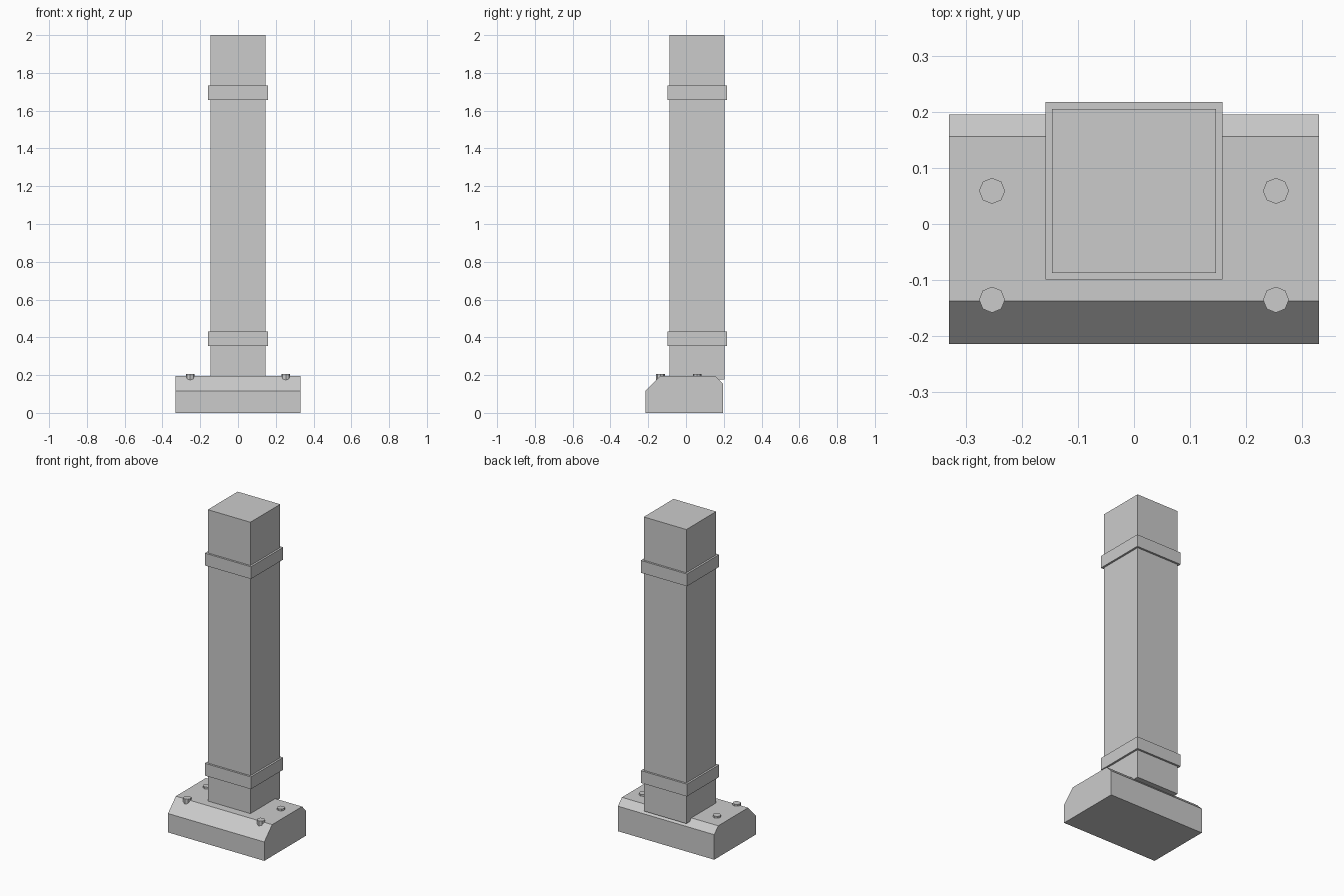
import bpy
import bmesh

if "Cube" in bpy.data.objects:
    bpy.data.objects.remove(bpy.data.objects["Cube"])

grey = bpy.data.materials.new("light_grey")
grey.diffuse_color = (0.6, 0.6, 0.6, 1)
grey.use_nodes = True
grey.node_tree.nodes["Principled BSDF"].inputs["Base Color"].default_value = grey.diffuse_color


def finish(name, bm):
    bmesh.ops.recalc_face_normals(bm, faces=bm.faces)
    mesh = bpy.data.meshes.new(name)
    bm.to_mesh(mesh)
    bm.free()
    mesh.materials.append(grey)
    obj = bpy.data.objects.new(name, mesh)
    bpy.context.collection.objects.link(obj)
    return obj


def square_block(name, half, y_mid, z0, z1):
    bm = bmesh.new()
    bmesh.ops.create_cube(bm, size=1)
    bmesh.ops.scale(bm, vec=(2 * half, 2 * half, z1 - z0), verts=bm.verts)
    bmesh.ops.translate(bm, vec=(0, y_mid, (z0 + z1) / 2), verts=bm.verts)
    return finish(name, bm)


# Base plinth: side profile with a large front and small back chamfer
profile = [(-0.214, 0), (0.195, 0), (0.195, 0.155), (0.156, 0.195),
           (-0.137, 0.195), (-0.214, 0.117)]
bm = bmesh.new()
face = bm.faces.new([bm.verts.new((-0.33, y, z)) for y, z in profile])
side = bmesh.ops.extrude_face_region(bm, geom=[face])["geom"]
bmesh.ops.translate(bm, vec=(0.66, 0, 0),
                    verts=[v for v in side if isinstance(v, bmesh.types.BMVert)])
finish("base", bm)

# Square column, slightly overhanging the back of the base
COLUMN_Y = 0.059
square_block("column", 0.146, COLUMN_Y, 0.178, 2.0)

# Raised bands around the column
for label, z in (("lower", 0.354), ("upper", 1.656)):
    square_block(label + "_band", 0.158, COLUMN_Y, z, z + 0.076)

# Eight-sided bolts in the base
for row, y in (("front", -0.135), ("back", 0.059)):
    for side_name, x in (("left", -0.253), ("right", 0.253)):
        bm = bmesh.new()
        bmesh.ops.create_cone(bm, cap_ends=True, segments=8,
                              radius1=0.0232, radius2=0.0232, depth=0.036)
        bmesh.ops.translate(bm, vec=(x, y, 0.188), verts=bm.verts)
        finish(f"{row}_{side_name}_bolt", bm)
